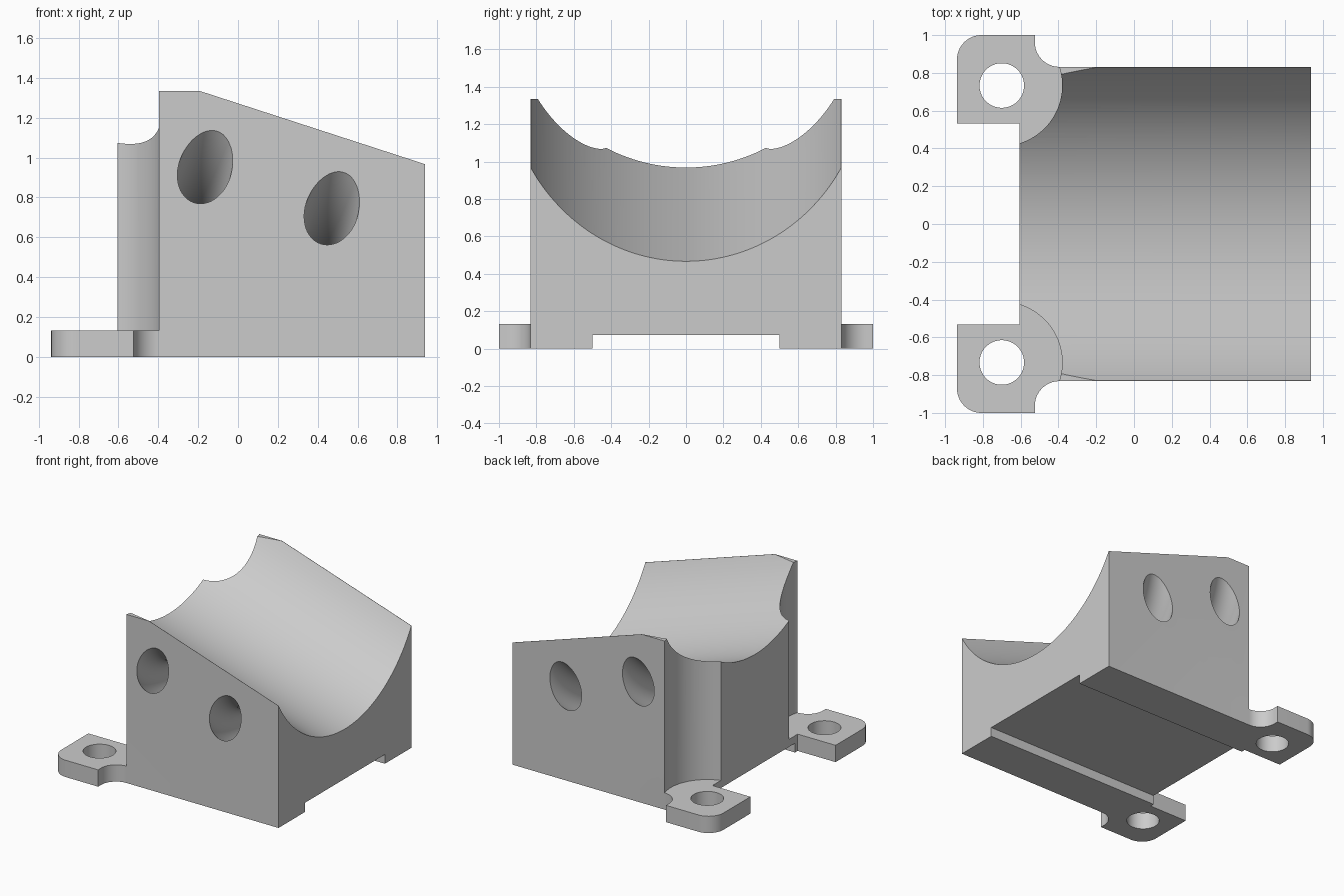
import bpy, bmesh
from math import radians, sin, cos, pi
from mathutils import Vector

if "Cube" in bpy.data.objects:
    bpy.data.objects.remove(bpy.data.objects["Cube"], do_unlink=True)

grey = bpy.data.materials.new("plain grey")
grey.use_nodes = True
COLOUR = (0.6, 0.6, 0.6, 1)
grey.diffuse_color = COLOUR
grey.node_tree.nodes["Principled BSDF"].inputs["Base Color"].default_value = COLOUR

TILT = radians(18)                                  # downhill slope of the cradle
DOWNHILL = Vector((cos(TILT), 0, -sin(TILT)))
NORMAL = Vector((sin(TILT), 0, cos(TILT)))
ROT = (0, pi / 2 + TILT, 0)                         # turns z onto the slope
CRADLE_R, HALF_Y, TAB_TOP = 0.962, 0.832, 0.133
LEFT, RIGHT = -0.605, 0.9375


def prism(name, points, depth):
    """Extrude a closed 3D outline along a vector."""
    bm = bmesh.new()
    face = bm.faces.new([bm.verts.new(p) for p in points])
    ext = bmesh.ops.extrude_face_region(bm, geom=[face])
    verts = [v for v in ext["geom"] if isinstance(v, bmesh.types.BMVert)]
    bmesh.ops.translate(bm, verts=verts, vec=depth)
    bmesh.ops.recalc_face_normals(bm, faces=bm.faces)
    mesh = bpy.data.meshes.new(name)
    bm.to_mesh(mesh)
    bm.free()
    obj = bpy.data.objects.new(name, mesh)
    bpy.context.collection.objects.link(obj)
    obj.data.materials.append(grey)
    return obj


def cylinder(radius, centre, length, sides=96, rotation=(0, 0, 0)):
    bpy.ops.mesh.primitive_cylinder_add(vertices=sides, radius=radius, depth=length,
                                        location=centre, rotation=rotation)
    return bpy.context.object


def combine(target, tool, operation="DIFFERENCE"):
    """Apply a boolean and discard the tool."""
    if not tool.data.materials:
        tool.data.materials.append(grey)
    tool.hide_render = True
    mod = target.modifiers.new(operation.lower(), "BOOLEAN")
    mod.operation, mod.object, mod.solver = operation, tool, "EXACT"
    bpy.context.view_layer.objects.active = target
    bpy.ops.object.modifier_apply(modifier=mod.name)
    bpy.data.objects.remove(tool, do_unlink=True)


def arc(cx, cy, r, start, end, steps=16):
    angles = [radians(start + (end - start) * i / steps) for i in range(steps + 1)]
    return [(cx + r * cos(a), cy + r * sin(a)) for a in angles]


# Wedge shaped block
side = [(LEFT, 0), (RIGHT, 0), (RIGHT, 0.967), (-0.195, 1.335), (LEFT, 1.335)]
block = prism("cradle_block", [(x, -HALF_Y, z) for x, z in side], (0, 2 * HALF_Y, 0))

# Sloping round trough
axis_point = Vector((RIGHT, 0, 0.467)) + NORMAL * CRADLE_R
combine(block, cylinder(CRADLE_R, axis_point - DOWNHILL * 0.8, 4, 192, ROT))

# Shallow channel along the underside
channel = [(-1.2, -0.5, -0.2), (-1.2, 0.5, -0.2), (-1.2, 0.5, 0.073), (-1.2, -0.5, 0.073)]
combine(block, prism("channel_cutter", channel, (2.4, 0, 0)))

# Mounting tabs with rounded corner and fillet, mirrored front to back
outline = [(-0.9375, 0.533), (-0.5, 0.533), (-0.395, 0.6)]
outline += arc(-0.395, HALF_Y + 0.13, 0.13, 270, 180)
outline += [(-0.525, 1.0)]
outline += arc(-0.8075, 0.87, 0.13, 90, 180)
for s in (-1, 1):
    tab = prism("mounting_tab", [(x, s * y, 0) for x, y in outline], (0, 0, TAB_TOP))
    combine(block, tab, "UNION")

# Screw clearance and screw holes
for s in (-1, 1):
    combine(block, cylinder(0.32, (-0.7, s * 0.733, TAB_TOP + 1), 2))
    combine(block, cylinder(0.118, (-0.7, s * 0.733, 0), 1, 64))

# Curved tie tunnels running concentrically beneath the trough
for x, z in ((-0.165, 0.945), (0.47, 0.735)):
    mouth = Vector((x, 0, z))
    along = (mouth - axis_point).dot(DOWNHILL)
    bpy.ops.mesh.primitive_torus_add(major_segments=144, minor_segments=48,
                                     major_radius=1.19, minor_radius=0.133,
                                     location=axis_point + DOWNHILL * along, rotation=ROT)
    combine(block, bpy.context.object)

# Smooth curved walls, keep edges crisp
bpy.ops.object.select_all(action="DESELECT")
block.select_set(True)
bpy.context.view_layer.objects.active = block
bpy.ops.object.shade_smooth_by_angle(angle=radians(25))
